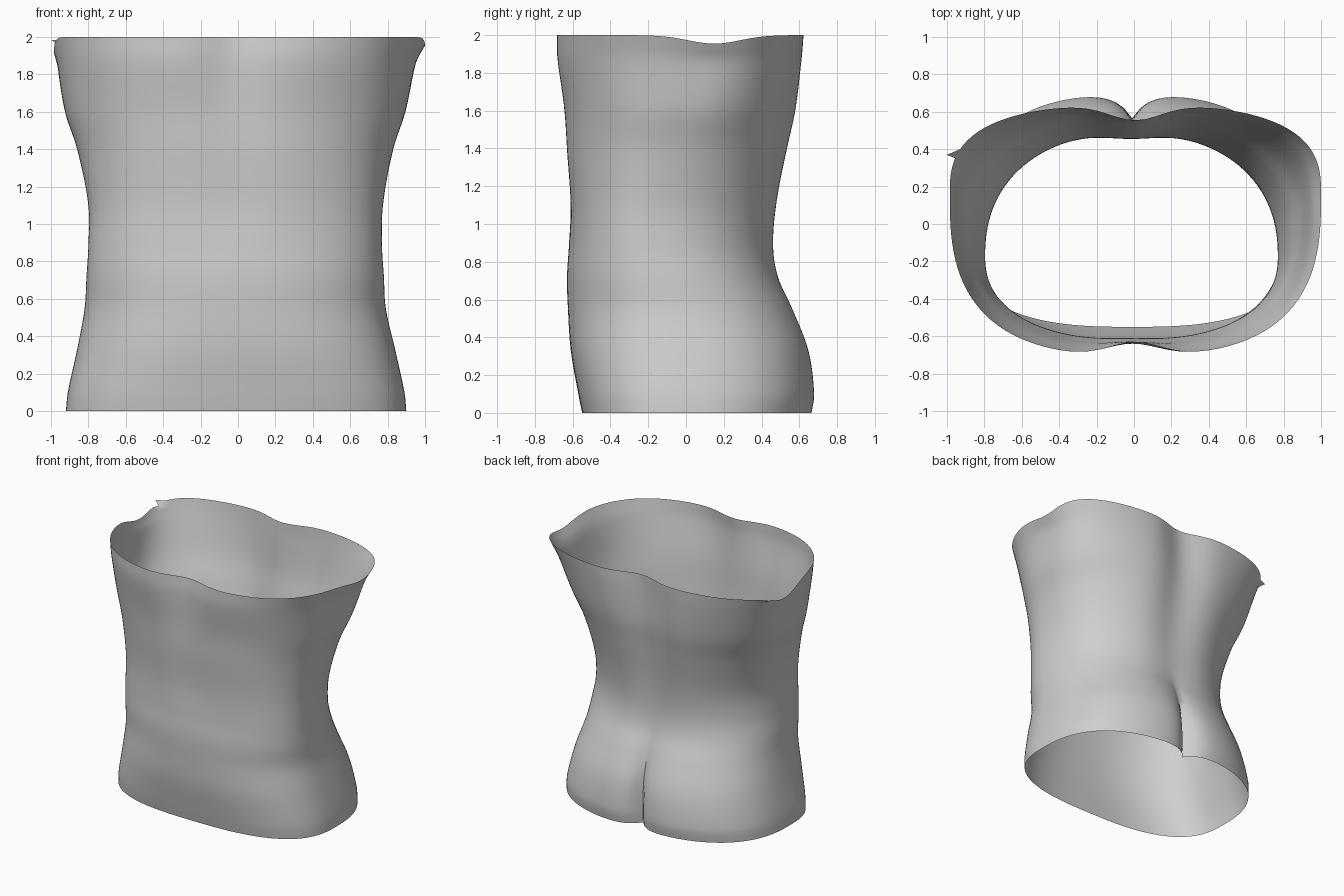
import bpy
import bmesh
import math

SEGMENTS = 128
RINGS = 60

cube = bpy.data.objects.get("Cube")
if cube:
    bpy.data.objects.remove(cube, do_unlink=True)

# Body sections from hem to chest: height, right x, left x, widest y, front y,
# back y, chest dent, spine dent, cleft, front squareness, back squareness
SECTIONS = [
    (0.0, -.92, .90, -.02, -.55, .68, 0, 0, .12, 2.75, 2.5),
    (.10, -.91, .89, -.02, -.57, .695, 0, 0, .13, 2.75, 2.5),
    (.33, -.86, .84, -.04, -.61, .665, 0, 0, .11, 2.6, 2.45),
    (.55, -.82, .79, -.09, -.625, .585, 0, .02, .05, 2.4, 2.35),
    (.72, -.81, .78, -.14, -.63, .51, 0, .03, .01, 2.35, 2.3),
    (.88, -.80, .77, -.17, -.62, .485, 0, .03, 0, 2.35, 2.25),
    (1.1, -.80, .775, -.16, -.62, .505, .01, .04, 0, 2.35, 2.25),
    (1.4, -.86, .83, -.07, -.645, .565, .02, .06, 0, 2.4, 2.25),
    (1.6, -.925, .895, .02, -.66, .605, .03, .07, 0, 2.5, 2.3),
    (1.88, -.97, .955, .12, -.70, .63, .06, .08, 0, 2.7, 2.6),
    (2.0, -.985, 1.0, .16, -.70, .635, .07, .08, 0, 2.8, 2.8),
]


def section_at(z):
    """Smooth curve through the body sections at height z."""
    i = 0
    while i < len(SECTIONS) - 2 and z > SECTIONS[i + 1][0]:
        i += 1
    p, q = SECTIONS[i], SECTIONS[i + 1]
    before, after = SECTIONS[max(i - 1, 0)], SECTIONS[min(i + 2, len(SECTIONS) - 1)]
    h = q[0] - p[0]
    t = (z - p[0]) / h
    out = []
    for k in range(1, len(p)):
        m0 = h * (q[k] - before[k]) / (q[0] - before[0])
        m1 = h * (after[k] - p[k]) / (after[0] - p[0])
        a, b = p[k], q[k]
        out.append(a + t * m0 + t * t * (3 * (b - a) - 2 * m0 - m1)
                   + t ** 3 * (2 * (a - b) + m0 + m1))
    return out


def bell(d, width):
    return math.exp(-(d / width) ** 2)


def ring_point(angle, z):
    (right, left, mid, front, back, chest, spine, cleft,
     front_power, back_power) = section_at(z)
    c, s = math.cos(angle), math.sin(angle)
    n = back_power if s > 0 else front_power
    r = (abs(c) ** n + abs(s) ** n) ** (-1 / n)
    x = (left - right) / 2 * r * c
    y = mid + r * s * (back - mid if s > 0 else mid - front)
    # Spine hollow and cleft behind, shallow hollow in front
    if s > 0:
        y -= s * (spine * bell(x, .2) + cleft * math.exp(-abs(x) / .08))
    else:
        y -= s * chest * bell(x, .2)
    # Upper rim dips under the arms, deeper on the right
    near_rim = max(0, (z - 1.85) / .15)
    depth = .08 if c < 0 else .045
    dip = depth * near_rim * bell(y - .15, .2) * abs(c)
    return (left + right) / 2 + x, y, z - dip


# Open torso shell
bm = bmesh.new()
rings = []
for j in range(RINGS + 1):
    z = 2 * j / RINGS
    rings.append([bm.verts.new(ring_point(math.tau * i / SEGMENTS, z))
                  for i in range(SEGMENTS)])
for lower, upper in zip(rings, rings[1:]):
    for i in range(SEGMENTS):
        k = (i + 1) % SEGMENTS
        bm.faces.new((lower[i], lower[k], upper[k], upper[i]))

# Small torn corner on the right of the upper rim
tip = min(rings[-1], key=lambda v: abs(v.co.y - .37) + (9 if v.co.x > 0 else 0))
index = rings[-1].index(tip)
tip.co = (-1, .37, 1.985)
for step in (1, 2):
    rings[-1][index + step].co.z -= .02 / step

mesh = bpy.data.meshes.new("torso_shell")
bm.to_mesh(mesh)
bm.free()
torso = bpy.data.objects.new("torso_shell", mesh)
bpy.context.collection.objects.link(torso)

# Plain grey surface
grey = bpy.data.materials.new("plain_grey")
grey.use_nodes = True
colour = (.62, .62, .62, 1)
grey.diffuse_color = colour
grey.node_tree.nodes["Principled BSDF"].inputs["Base Color"].default_value = colour
mesh.materials.append(grey)

bpy.context.view_layer.objects.active = torso
torso.select_set(True)
bpy.ops.object.shade_smooth_by_angle(angle=math.radians(60))
